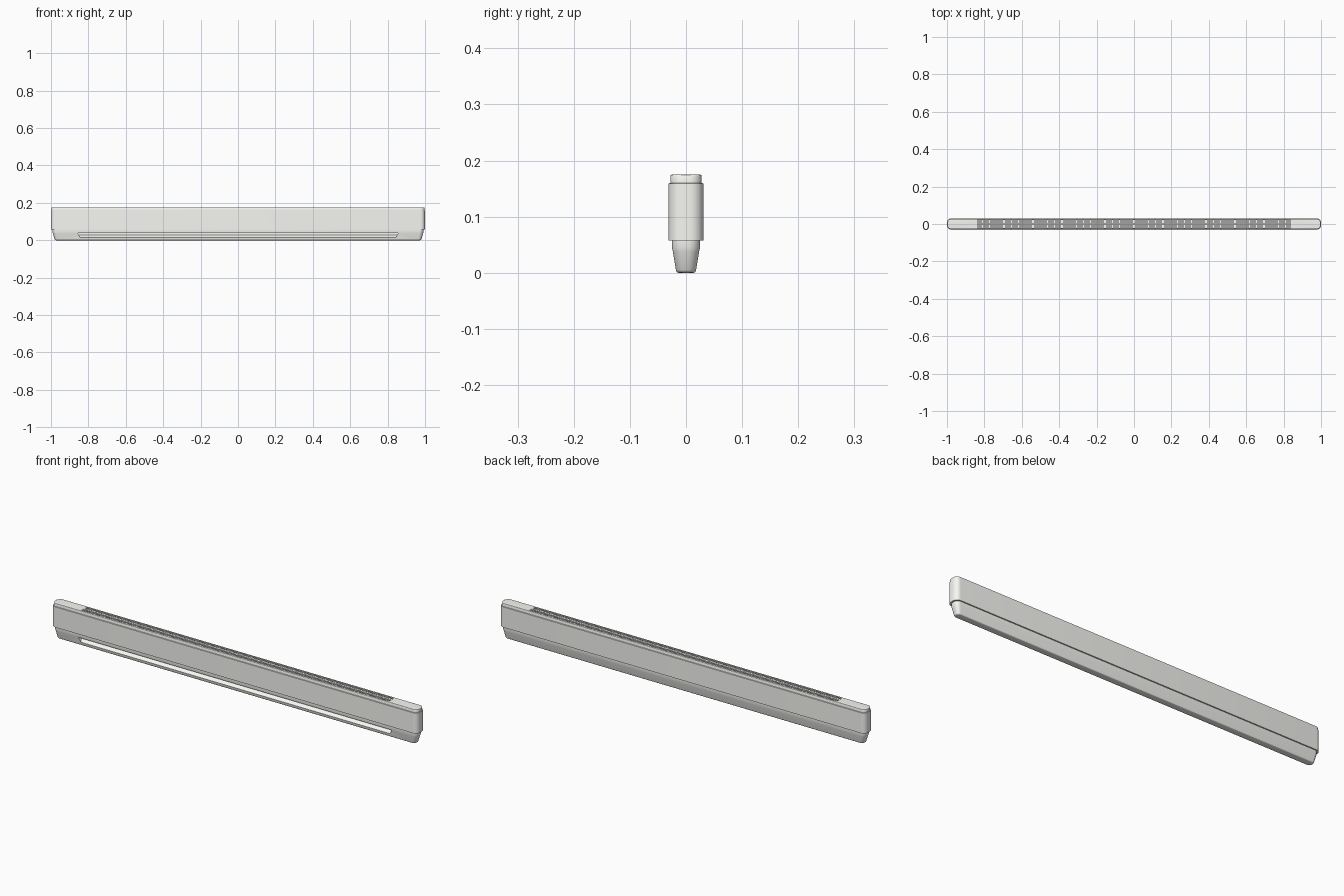
import bpy, bmesh, math

if "Cube" in bpy.data.objects:
    bpy.data.objects.remove(bpy.data.objects["Cube"])

white = bpy.data.materials.new("off_white")
white.diffuse_color = (0.93, 0.93, 0.90, 1)
white.use_nodes = True
white.node_tree.nodes["Principled BSDF"].inputs["Base Color"].default_value = white.diffuse_color


def shade(ob):
    bpy.ops.object.select_all(action='DESELECT')
    ob.select_set(True)
    bpy.context.view_layer.objects.active = ob
    bpy.ops.object.shade_smooth_by_angle(angle=math.radians(40))


def finish(name, bm, smooth=False):
    bmesh.ops.recalc_face_normals(bm, faces=bm.faces)
    me = bpy.data.meshes.new(name)
    bm.to_mesh(me)
    bm.free()
    me.materials.append(white)
    ob = bpy.data.objects.new(name, me)
    bpy.context.collection.objects.link(ob)
    if smooth:
        shade(ob)
    return ob


def loft(name, sections, steps=8):
    """Stack rounded rectangles: (half x, half y, corner radius, z)."""
    bm = bmesh.new()
    rings = []
    for hx, hy, r, z in sections:
        ring = []
        for q, (sx, sy) in enumerate([(1, 1), (-1, 1), (-1, -1), (1, -1)]):
            for i in range(steps + 1):
                a = math.pi / 2 * (q + i / steps)
                ring.append(bm.verts.new((sx * (hx - r) + r * math.cos(a),
                                          sy * (hy - r) + r * math.sin(a), z)))
        rings.append(ring)
    n = len(rings[0])
    for lo, hi in zip(rings, rings[1:]):
        for i in range(n):
            bm.faces.new((lo[i], lo[(i + 1) % n], hi[(i + 1) % n], hi[i]))
    bm.faces.new(rings[0][::-1])
    bm.faces.new(rings[-1])
    return finish(name, bm, True)


def add_box(bm, center, size):
    vs = bmesh.ops.create_cube(bm, size=1)['verts']
    bmesh.ops.scale(bm, vec=size, verts=vs)
    bmesh.ops.translate(bm, vec=center, verts=vs)


def cut(target, cutter):
    cutter.hide_render = True
    mod = target.modifiers.new("cut", 'BOOLEAN')
    mod.operation = 'DIFFERENCE'
    mod.solver = 'EXACT'
    mod.object = cutter
    bpy.ops.object.select_all(action='DESELECT')
    target.select_set(True)
    bpy.context.view_layer.objects.active = target
    bpy.ops.object.modifier_apply(modifier=mod.name)
    bpy.data.objects.remove(cutter)
    shade(target)


# main casing with a slightly narrower top cap
casing = loft("casing", [
    (1.0, 0.031, 0.024, 0.058), (1.0, 0.031, 0.024, 0.159),
    (0.9975, 0.028, 0.022, 0.160), (0.9975, 0.028, 0.022, 0.1725),
    (0.9968, 0.0273, 0.0215, 0.1740), (0.995, 0.0258, 0.020, 0.1748),
    (0.993, 0.0245, 0.019, 0.175)])

# tapered lower housing
base = loft("lower_housing", [
    (0.972, 0.013, 0.012, 0.0), (0.976, 0.0155, 0.0135, 0.0006),
    (0.979, 0.017, 0.015, 0.0022), (0.981, 0.018, 0.016, 0.005),
    (0.990, 0.0235, 0.020, 0.038), (0.992, 0.025, 0.021, 0.044),
    (0.992, 0.025, 0.021, 0.0585)])

# two long openings in the top
for s in (-1, 1):
    bm = bmesh.new()
    add_box(bm, (0, s * 0.0132, 0.175), (1.68, 0.0185, 0.026))
    cut(casing, finish("top_cutter", bm))

# fine cross slats filling the top openings
bm = bmesh.new()
count = 336
for s in (-1, 1):
    for i in range(count):
        x = -0.8375 + 1.675 * i / (count - 1)
        add_box(bm, (x, s * 0.0132, 0.1695), (0.0022, 0.0189, 0.010))
finish("top_grille", bm)

# air outlet along the front of the lower housing, with a sloping floor
bm = bmesh.new()
profile = [(-0.04, 0.038), (-0.04, 0.015), (-0.019, 0.016),
           (-0.006, 0.028), (-0.006, 0.038)]
ends = []
for s in (-1, 1):
    ends.append([bm.verts.new((s * (0.845 + (z - 0.015) * 0.5), y, z))
                 for y, z in profile])
a, b = ends
for i in range(len(a)):
    j = (i + 1) % len(a)
    bm.faces.new((a[i], a[j], b[j], b[i]))
bm.faces.new(a)
bm.faces.new(b)
cut(base, finish("outlet_cutter", bm))
